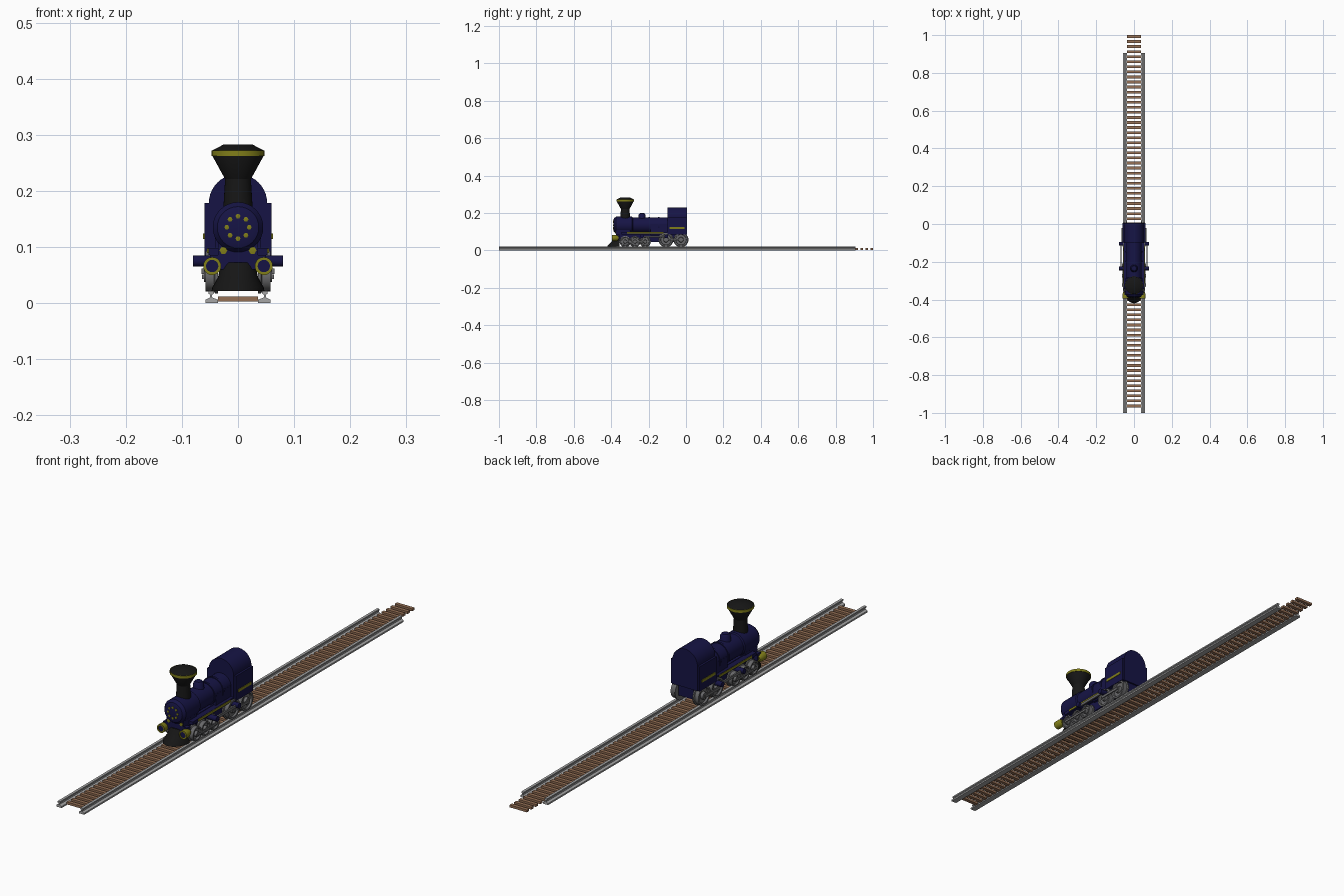
import bpy, bmesh, math
from mathutils import Matrix, Vector

if "Cube" in bpy.data.objects:
    bpy.data.objects.remove(bpy.data.objects["Cube"])


def material(name, rgb):
    m = bpy.data.materials.new(name)
    m.diffuse_color = (*rgb, 1)
    m.use_nodes = True
    m.node_tree.nodes["Principled BSDF"].inputs["Base Color"].default_value = m.diffuse_color
    return m


NAVY = material("navy paint", (0.008, 0.007, 0.06))
BLACK = material("black iron", (0.008, 0.008, 0.008))
YELLOW = material("yellow trim", (0.22, 0.21, 0.01))
STEEL = material("rail steel", (0.38, 0.38, 0.38))
GREY = material("wheel grey", (0.14, 0.14, 0.145))
WOOD = material("sleeper wood", (0.30, 0.16, 0.09))


def finish(bm, name, mat, smooth=True):
    bmesh.ops.recalc_face_normals(bm, faces=bm.faces)
    me = bpy.data.meshes.new(name)
    bm.to_mesh(me)
    bm.free()
    me.materials.append(mat)
    if smooth:
        me.shade_smooth()
        me.set_sharp_from_angle(angle=math.radians(32))
    ob = bpy.data.objects.new(name, me)
    bpy.context.collection.objects.link(ob)
    return ob


def add_box(bm, x0, x1, y0, y1, z0, z1):
    m = Matrix.Translation(((x0 + x1) / 2, (y0 + y1) / 2, (z0 + z1) / 2))
    m = m @ Matrix.Diagonal((x1 - x0, y1 - y0, z1 - z0, 1))
    bmesh.ops.create_cube(bm, size=1, matrix=m)


def box(name, mat, *dims):
    bm = bmesh.new()
    add_box(bm, *dims)
    return finish(bm, name, mat, False)


def lathe(name, mat, profile, axis, centre, n=32):
    """Spin (radius, height) points about an axis through centre."""
    bm = bmesh.new()
    vs = [bm.verts.new((r, 0, h)) for r, h in profile]
    es = [bm.edges.new(p) for p in zip(vs, vs[1:])]
    bmesh.ops.spin(bm, geom=vs + es, cent=(0, 0, 0), axis=(0, 0, 1),
                   angle=math.tau, steps=n, use_duplicate=False)
    bmesh.ops.remove_doubles(bm, verts=bm.verts, dist=1e-5)
    rot = Vector((0, 0, 1)).rotation_difference(Vector(axis)).to_matrix().to_4x4()
    bm.transform(Matrix.Translation(centre) @ rot)
    return finish(bm, name, mat)


def prism(name, mat, pts, y0, y1):
    """Extrude an (x, z) outline along y."""
    bm = bmesh.new()
    f = bm.faces.new([bm.verts.new((x, y0, z)) for x, z in pts])
    g = bmesh.ops.extrude_face_region(bm, geom=[f])["geom"]
    bmesh.ops.translate(bm, vec=(0, y1 - y0, 0),
                        verts=[v for v in g if isinstance(v, bmesh.types.BMVert)])
    return finish(bm, name, mat)


# Track
bm = bmesh.new()
for i in range(74):
    y = 0.993 - i * 0.0268
    add_box(bm, -0.036, 0.036, y - 0.007, y + 0.007, 0.003, 0.012)
finish(bm, "sleepers", WOOD, False)
RAIL = [(0.036, 0), (0.058, 0), (0.058, 0.006), (0.050, 0.010), (0.050, 0.015),
        (0.053, 0.017), (0.053, 0.022), (0.043, 0.022), (0.043, 0.017),
        (0.046, 0.015), (0.046, 0.010), (0.036, 0.006)]

# Boiler, smokebox, bands and domes
lathe("boiler", NAVY, [(0, 0), (0.041, 0), (0.041, 0.29), (0, 0.29)],
      (0, 1, 0), (0, -0.37, 0.135))
lathe("smokebox", NAVY, [(0, 0), (0.028, 0.0), (0.037, 0.003), (0.045, 0.014),
      (0.045, 0.10), (0.041, 0.104)], (0, 1, 0), (0, -0.388, 0.135))
for y in (-0.20, -0.15):
    lathe("boiler_band", NAVY, [(0.04, 0), (0.044, 0), (0.044, 0.008), (0.04, 0.008)],
          (0, 1, 0), (0, y, 0.135))
lathe("steam_dome", NAVY, [(0.024, 0), (0.02, 0.012), (0.018, 0.034),
      (0.013, 0.041), (0, 0.044)], (0, 0, 1), (0, -0.235, 0.157), 24)

# Smokebox door bolts
for i in range(8):
    a = i * math.tau / 8
    lathe("door_bolt", YELLOW, [(0, 0), (0.0045, 0.001), (0.0045, 0.005)], (0, 1, 0),
          (0.02 * math.sin(a), -0.391, 0.135 + 0.02 * math.cos(a)), 6)

# Chimney
lathe("chimney", BLACK, [(0, 0), (0.026, 0), (0.023, 0.05), (0.046, 0.092),
      (0.046, 0.101), (0.025, 0.112), (0, 0.112)], (0, 0, 1), (0, -0.325, 0.171))
lathe("chimney_band", YELLOW, [(0.044, 0), (0.047, 0), (0.047, 0.01), (0.044, 0.01)],
      (0, 0, 1), (0, -0.325, 0.262))

# Cab with arched roof and wider lower sides
arch = [(-0.052, 0.085), (0.052, 0.085)]
arch += [(0.052 * math.cos(math.pi * i / 20), 0.178 + 0.052 * math.sin(math.pi * i / 20))
         for i in range(21)]
prism("cab", NAVY, arch, -0.10, 0.006)

# Frame, footplate, front deck
box("frame", NAVY, -0.032, 0.032, -0.36, 0.0, 0.045, 0.10)
box("firebox", NAVY, -0.041, 0.041, -0.19, -0.09, 0.08, 0.14)
box("smokebox_saddle", NAVY, -0.036, 0.036, -0.375, -0.30, 0.07, 0.11)
box("buffer_beam", NAVY, -0.05, 0.05, -0.375, -0.355, 0.060, 0.086)

# Cowcatcher: flared half cone
bm = bmesh.new()
rings = []
for rx, ry, z in ((0.047, 0.065, 0.022), (0.046, 0.062, 0.028), (0.036, 0.043, 0.045),
                  (0.030, 0.024, 0.072)):
    rings.append([bm.verts.new((rx * math.cos(math.pi * i / 16),
                                -0.355 - ry * math.sin(math.pi * i / 16), z))
                  for i in range(17)])
for a, b in zip(rings, rings[1:]):
    for i in range(17):
        j = (i + 1) % 17
        bm.faces.new((a[i], a[j], b[j], b[i]))
bm.faces.new(rings[0])
bm.faces.new(rings[-1])
finish(bm, "cowcatcher", BLACK)

WHEELS = [(-0.325, 0.026, 0.047), (-0.273, 0.026, 0.047), (-0.218, 0.026, 0.047),
          (-0.107, 0.036, 0.057), (-0.027, 0.036, 0.057)]
for s in (-1, 1):
    side = "right" if s > 0 else "left"
    prism(side + "_rail", STEEL, [(s * x, z) for x, z in RAIL], -1.0, 0.905)

    # Cab side panel, running board and yellow stripes
    xs = lambda a, b: sorted((s * a, s * b))
    box(side + "_cab_side", NAVY, *xs(0.05, 0.06), -0.098, 0.004, 0.085, 0.178)
    box(side + "_cab_stripe", YELLOW, *xs(0.059, 0.062), -0.087, -0.008, 0.114, 0.124)
    box(side + "_running_board", NAVY, *xs(0.03, 0.053), -0.345, -0.10, 0.086, 0.098)
    box(side + "_board_stripe", YELLOW, *xs(0.052, 0.055), -0.315, -0.12, 0.089, 0.097)
    lathe(side + "_deck_bolt", YELLOW, [(0, 0), (0.007, 0.001), (0.007, 0.005)],
          (0, 1, 0), (s * 0.026, -0.378, 0.094), 6)

    # Wheels with flange, rim, recess and hub
    for y, r, z in WHEELS:
        lathe(side + "_wheel", GREY,
              [(0, 0.036), (r + 0.004, 0.036), (r + 0.004, 0.041), (r, 0.043),
               (r, 0.058), (r * 0.8, 0.058), (r * 0.76, 0.051), (r * 0.4, 0.051),
               (r * 0.35, 0.061), (0, 0.061)], (s, 0, 0), (0, y, z), 28)

    # Coupling rods and crank pins
    box(side + "_rear_rod", GREY, *xs(0.061, 0.065), -0.112, -0.022, 0.052, 0.062)
    box(side + "_front_rod", GREY, *xs(0.061, 0.064), -0.33, -0.21, 0.043, 0.051)
    box(side + "_main_rod", GREY, *xs(0.065, 0.071), -0.242, -0.10, 0.068, 0.078)
    for y in (-0.105, -0.235):
        lathe(side + "_crank_pin", NAVY, [(0, 0.04), (0.010, 0.04), (0.010, 0.08), (0, 0.08)],
              (s, 0, 0), (0, y, 0.075), 16)

    # Headlamp: yellow shell with dark lens
    c = (s * 0.046, -0.395, 0.066)
    lathe(side + "_lamp", YELLOW, [(0.011, 0.003), (0.011, 0), (0.016, 0), (0.016, 0.022),
          (0.010, 0.035), (0, 0.035)], (0, 1, 0), c, 20)
    lathe(side + "_lamp_lens", NAVY, [(0, 0.002), (0.0115, 0.002)], (0, 1, 0), c, 20)
